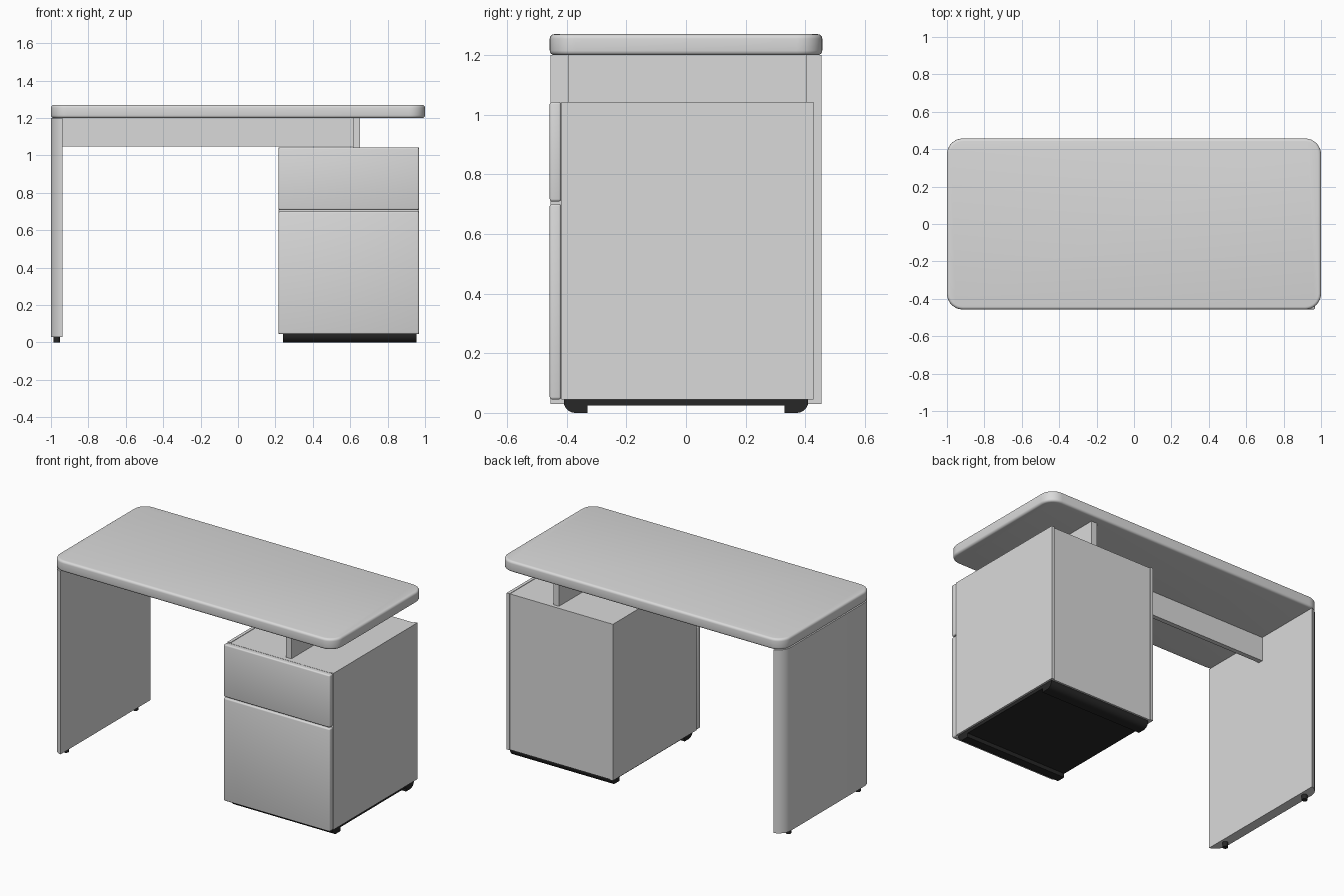
import bpy, bmesh, math

if "Cube" in bpy.data.objects:
    bpy.data.objects.remove(bpy.data.objects["Cube"])

def material(name, rgb):
    m = bpy.data.materials.new(name)
    m.diffuse_color = (*rgb, 1)
    m.use_nodes = True
    m.node_tree.nodes["Principled BSDF"].inputs["Base Color"].default_value = m.diffuse_color
    return m

GREY = material("light grey", (0.7, 0.7, 0.7))
BLACK = material("black plastic", (0.02, 0.02, 0.02))

def prism(name, pts, axis, lo, hi, mat, bevel=0.0, seg=3):
    """Extrude a 2D outline along z (points x,y) or along x (points y,z)."""
    bm = bmesh.new()
    def place(p, h):
        return (p[0], p[1], h) if axis == "z" else (h, p[0], p[1])
    a = [bm.verts.new(place(p, lo)) for p in pts]
    b = [bm.verts.new(place(p, hi)) for p in pts]
    bm.faces.new(a[::-1])
    bm.faces.new(b)
    n = len(pts)
    for i in range(n):
        j = (i + 1) % n
        bm.faces.new((a[i], a[j], b[j], b[i]))
    bmesh.ops.recalc_face_normals(bm, faces=bm.faces[:])
    if bevel:
        sharp = [e for e in bm.edges if e.calc_face_angle(0) > math.radians(50)]
        bmesh.ops.bevel(bm, geom=sharp, offset=bevel, segments=seg, profile=0.5,
                        affect='EDGES', clamp_overlap=True)
    me = bpy.data.meshes.new(name)
    bm.to_mesh(me)
    bm.free()
    ob = bpy.data.objects.new(name, me)
    bpy.context.collection.objects.link(ob)
    me.materials.append(mat)
    bpy.context.view_layer.objects.active = ob
    ob.select_set(True)
    bpy.ops.object.shade_smooth_by_angle(angle=math.radians(35))
    ob.select_set(False)
    return ob

def box(name, x, y, z, mat, bevel=0.0):
    pts = [(x[0], y[0]), (x[1], y[0]), (x[1], y[1]), (x[0], y[1])]
    return prism(name, pts, "z", z[0], z[1], mat, bevel)

def arc(cx, cy, r, a0, a1, n=8):
    return [(cx + r * math.cos(math.radians(a0 + (a1 - a0) * i / n)),
             cy + r * math.sin(math.radians(a0 + (a1 - a0) * i / n))) for i in range(n + 1)]

# tabletop with rounded corners
W, D, R = 1.0, 0.457, 0.085
top = (arc(W - R, D - R, R, 0, 90) + arc(-W + R, D - R, R, 90, 180)
       + arc(-W + R, -D + R, R, 180, 270) + arc(W - R, -D + R, R, 270, 360))
prism("tabletop", top, "z", 1.2, 1.27, GREY, 0.015, 4)

# left side panel, following the tabletop's rounded corners
inner = -0.937
a = math.degrees(math.acos((inner - (-W + R)) / R))
side = arc(-W + R, D - R, R, a, 180) + arc(-W + R, -D + R, R, 180, 360 - a)
prism("side_panel", side, "z", 0.03, 1.2, GREY)
for i, y in enumerate((-0.35, 0.35)):
    prism(f"side_panel_foot_{i + 1}", arc(-0.969, y, 0.017, 0, 337.5, 15), "z", 0, 0.03, BLACK)

# under-top beam and the cross plate resting on the cabinet
box("long_beam", (inner, 0.615), (-0.015, 0.015), (1.048, 1.2), GREY)
box("cross_plate", (0.614, 0.653), (-0.394, 0.404), (1.043, 1.2), GREY)

# cabinet carcass: core between two side boards
X0, X1 = 0.217, 0.967
box("cabinet_body", (X0 + 0.02, X1 - 0.02), (-0.418, 0.422), (0.045, 1.04), GREY)
for name, x in (("left", X0), ("right", X1 - 0.02)):
    box(f"cabinet_{name}_board", (x, x + 0.02), (-0.418, 0.428), (0.045, 1.043), GREY)

# drawer fronts
for name, z in (("lower", (0.045, 0.701)), ("upper", (0.709, 1.043))):
    box(f"{name}_drawer_front", (X0, X1), (-0.457, -0.419), z, GREY, 0.008)

# dark base plate with a rounded skid at the front and back
box("base_plate", (0.24, 0.955), (-0.405, 0.405), (0.025, 0.0455), BLACK)
for name, s in (("front", -1), ("back", 1)):
    prof = [(s * 0.33, 0.03), (s * 0.33, 0.0)]
    prof += [(s * p[0], p[1]) for p in arc(0.372, 0.038, 0.038, -90, 0, 6)]
    prof += [(s * 0.41, 0.0455), (s * 0.35, 0.0455)]
    prism(f"{name}_skid", prof, "x", 0.24, 0.955, BLACK)
